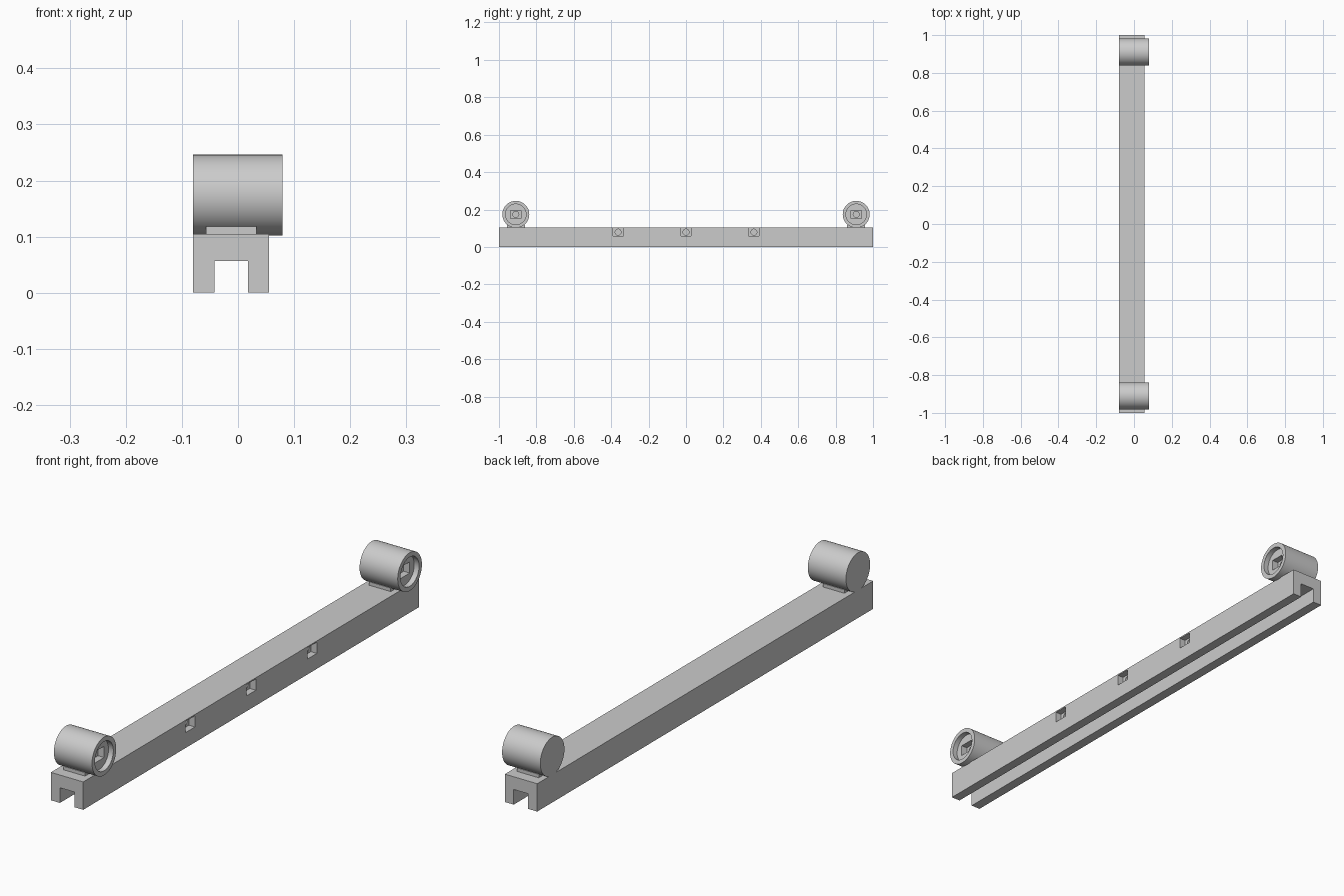
import bpy
import bmesh
import math
from mathutils import Matrix

if "Cube" in bpy.data.objects:
    bpy.data.objects.remove(bpy.data.objects["Cube"])

GREY = (0.6, 0.6, 0.6, 1)
mat = bpy.data.materials.new("light grey")
mat.use_nodes = True
mat.diffuse_color = GREY
mat.node_tree.nodes["Principled BSDF"].inputs["Base Color"].default_value = GREY


def make_object(name, bm):
    mesh = bpy.data.meshes.new(name)
    bmesh.ops.recalc_face_normals(bm, faces=bm.faces)
    bm.to_mesh(mesh)
    bm.free()
    mesh.materials.append(mat)
    obj = bpy.data.objects.new(name, mesh)
    bpy.context.collection.objects.link(obj)
    return obj


def extrude(name, points, direction):
    """Closed profile swept along a direction."""
    bm = bmesh.new()
    face = bm.faces.new([bm.verts.new(p) for p in points])
    new = bmesh.ops.extrude_face_region(bm, geom=[face])["geom"]
    verts = [g for g in new if isinstance(g, bmesh.types.BMVert)]
    bmesh.ops.translate(bm, vec=direction, verts=verts)
    return make_object(name, bm)


def box(name, x0, x1, y, z, wy, hz):
    points = [(x0, y + a * wy / 2, z + b * hz / 2)
              for a, b in ((-1, -1), (1, -1), (1, 1), (-1, 1))]
    return extrude(name, points, (x1 - x0, 0, 0))


def cylinder(name, x0, x1, y, z, r, sides=64):
    bm = bmesh.new()
    place = Matrix.Translation(((x0 + x1) / 2, y, z)) @ Matrix.Rotation(math.pi / 2, 4, "Y")
    bmesh.ops.create_cone(bm, cap_ends=True, segments=sides, radius1=r, radius2=r,
                          depth=x1 - x0, matrix=place)
    return make_object(name, bm)


def cut(target, cutter):
    cutter.hide_render = True
    mod = target.modifiers.new(cutter.name, "BOOLEAN")
    mod.operation = "DIFFERENCE"
    mod.solver = "EXACT"
    mod.object = cutter
    bpy.context.view_layer.objects.active = target
    bpy.ops.object.modifier_apply(modifier=mod.name)
    bpy.data.objects.remove(cutter)


def socket(target, x, y, z):
    """Square pocket with a small round bore at its bottom."""
    cut(target, box("pocket_cutter", x - 0.025, x + 0.02, y, z, 0.056, 0.042))
    cut(target, cylinder("bore_cutter", x - 0.045, x, y, z, 0.016, 24))


# Channel-shaped rail with three sockets in its side
outline = [(-0.08, 0), (-0.042, 0), (-0.042, 0.057), (0.018, 0.057),
           (0.018, 0), (0.055, 0), (0.055, 0.105), (-0.08, 0.105)]
rail = extrude("rail", [(x, -1, z) for x, z in outline], (0, 2, 0))
for y in (-0.363, 0, 0.363):
    socket(rail, 0.055, y, 0.079)

# Drum on a saddle at each end
for end, y in (("front", -0.91), ("back", 0.91)):
    box(end + "_saddle", -0.057, 0.033, y, 0.111, 0.096, 0.014)
    drum = cylinder(end + "_drum", -0.08, 0.079, y, 0.174, 0.072)
    cut(drum, cylinder("recess_cutter", 0.059, 0.1, y, 0.174, 0.055))
    socket(drum, 0.059, y, 0.174)
    bpy.ops.object.select_all(action="DESELECT")
    drum.select_set(True)
    bpy.context.view_layer.objects.active = drum
    bpy.ops.object.shade_smooth_by_angle(angle=math.radians(30))
